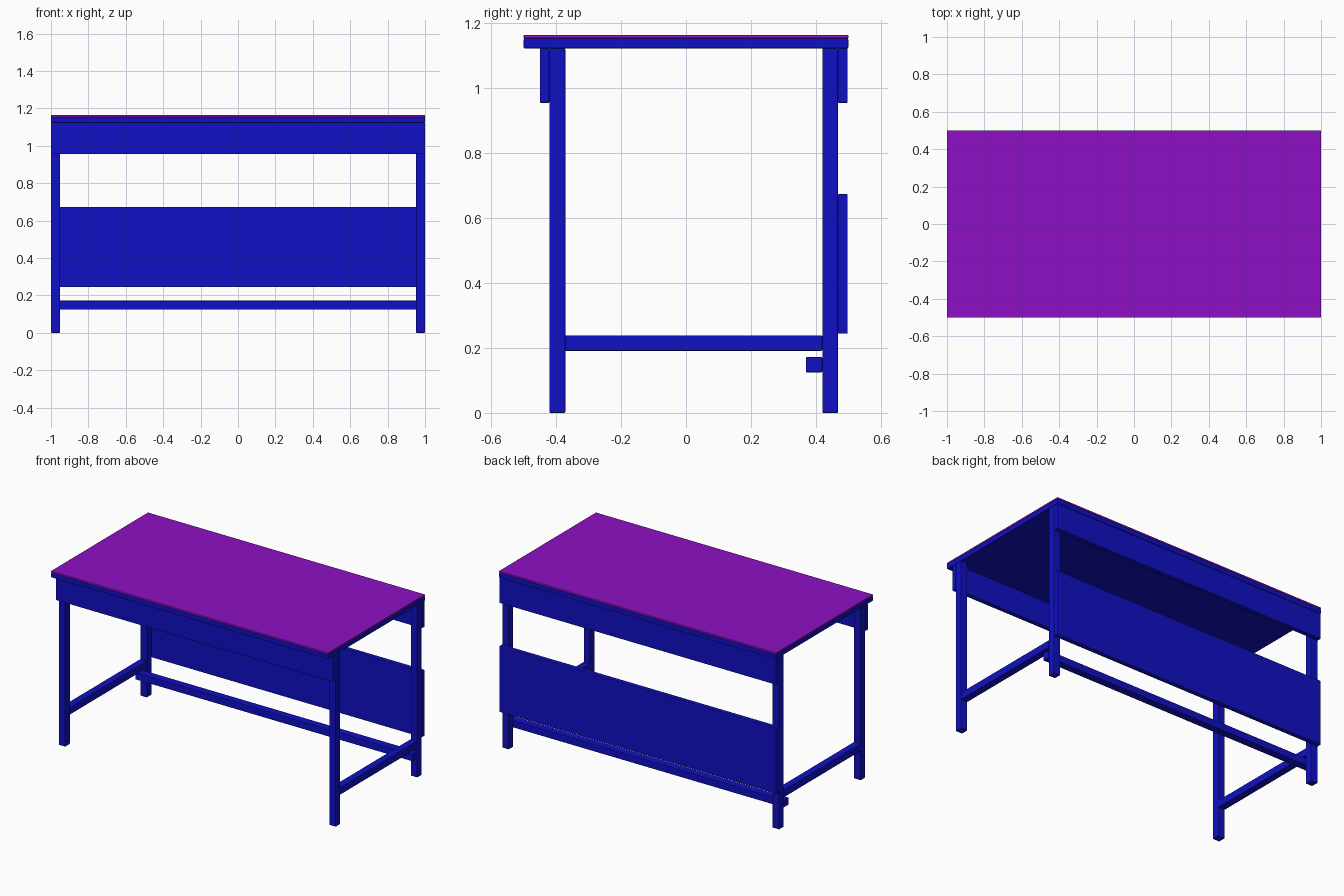
import bpy

if "Cube" in bpy.data.objects:
    bpy.data.objects.remove(bpy.data.objects["Cube"])


def material(name, color):
    m = bpy.data.materials.new(name)
    m.diffuse_color = color
    m.use_nodes = True
    m.node_tree.nodes["Principled BSDF"].inputs["Base Color"].default_value = m.diffuse_color
    return m


blue = material("blue_paint", (0.005, 0.005, 0.55, 1))
purple = material("purple_laminate", (0.27, 0.005, 0.55, 1))


def board(name, x, y, z, mat=blue, bevel=0.003):
    """Box spanning the given (min, max) ranges, with slightly eased edges."""
    spans = (x, y, z)
    bpy.ops.mesh.primitive_cube_add(size=1, location=[(a + b) / 2 for a, b in spans])
    ob = bpy.context.object
    ob.name = name
    ob.scale = [b - a for a, b in spans]
    bpy.ops.object.transform_apply(location=False, rotation=False, scale=True)
    ob.data.materials.append(mat)
    mod = ob.modifiers.new("eased_edges", 'BEVEL')
    mod.width = bevel
    mod.segments = 2
    return ob


FULL = (-1.0, 1.0)
TOP_Z = 1.123
FRONT_LEG = (-0.421, -0.372)
BACK_LEG = (0.42, 0.468)
BACK_BOARD = (0.468, 0.498)

# Table top with its coloured surface sheet
board("table_top", FULL, (-0.5, 0.5), (TOP_Z, 1.154))
board("top_surface", FULL, (-0.5, 0.5), (1.154, 1.165), purple, 0.002)

# Legs and side stretchers, one frame at each end
for side, x in (("left", (-1.0, -0.952)), ("right", (0.952, 1.0))):
    board(f"front_leg_{side}", x, FRONT_LEG, (0, TOP_Z))
    board(f"back_leg_{side}", x, BACK_LEG, (0, TOP_Z))
    board(f"side_stretcher_{side}", x, (FRONT_LEG[1], BACK_LEG[0]), (0.191, 0.239))

# Aprons under the top
board("front_apron", FULL, (-0.45, FRONT_LEG[0]), (0.955, TOP_Z))
board("back_apron", FULL, BACK_BOARD, (0.955, TOP_Z))

# Modesty panel and long stretcher at the back
board("modesty_panel", FULL, BACK_BOARD, (0.244, 0.674))
board("back_stretcher", FULL, (0.369, BACK_LEG[0]), (0.125, 0.172))
